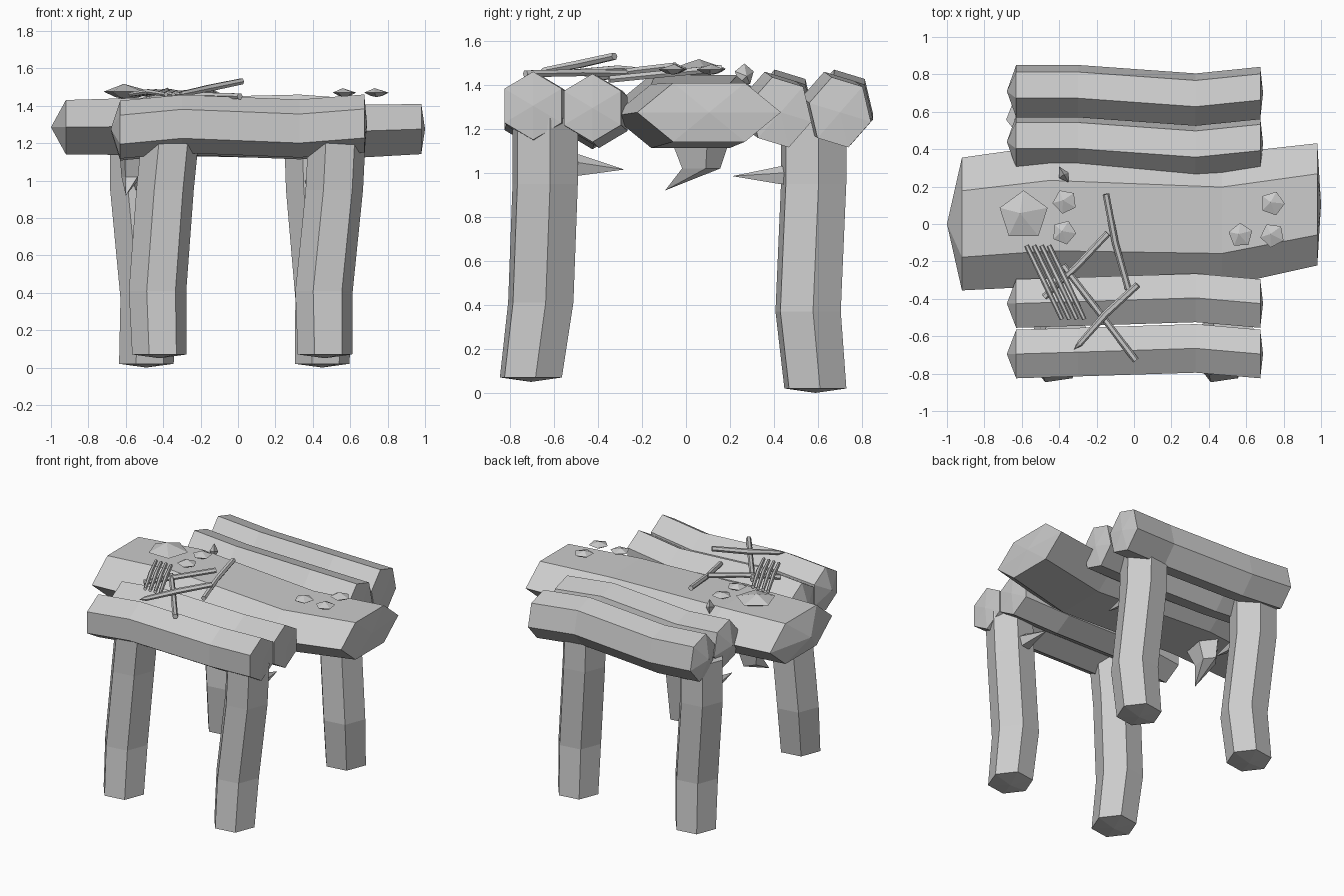
import bpy, bmesh, math
from mathutils import Vector

if "Cube" in bpy.data.objects:
    bpy.data.objects.remove(bpy.data.objects["Cube"])

mat = bpy.data.materials.new("grey wood and stone")
mat.diffuse_color = (0.6, 0.6, 0.6, 1)
mat.use_nodes = True
mat.node_tree.nodes["Principled BSDF"].inputs["Base Color"].default_value = mat.diffuse_color


def tube(name, pts, ru, rv, sides=6, rot=0, axis=None):
    """Faceted tube through (x, y, z, scale) points; scale 0 makes an apex."""
    d = (Vector(axis) if axis else Vector(pts[-1][:3]) - Vector(pts[0][:3])).normalized()
    u = Vector((1, 0, 0)) if abs(d.z) > 0.95 else Vector((0, 0, 1)).cross(d).normalized()
    v = d.cross(u)
    bm = bmesh.new()
    rings = []
    for x, y, z, s in pts:
        c = Vector((x, y, z))
        if s == 0:
            rings.append([bm.verts.new(c)])
            continue
        ring = []
        for i in range(sides):
            a = 2 * math.pi * i / sides + math.radians(rot)
            ring.append(bm.verts.new(c + u * ru * s * math.cos(a) + v * rv * s * math.sin(a)))
        rings.append(ring)
    for a, b in zip(rings, rings[1:]):
        for i in range(sides):
            j = (i + 1) % sides
            if len(a) == 1:
                bm.faces.new((a[0], b[j], b[i]))
            elif len(b) == 1:
                bm.faces.new((a[i], a[j], b[0]))
            else:
                bm.faces.new((a[i], a[j], b[j], b[i]))
    for r in (rings[0], rings[-1]):
        if len(r) > 1:
            bm.faces.new(r)
    bmesh.ops.recalc_face_normals(bm, faces=bm.faces)
    me = bpy.data.meshes.new(name)
    bm.to_mesh(me)
    bm.free()
    me.materials.append(mat)
    ob = bpy.data.objects.new(name, me)
    bpy.context.collection.objects.link(ob)
    return ob


X, Z = (1, 0, 0), (0, 0, 1)

# Side logs: front pair sits point-up, back pair is rolled a little
xs = (-0.68, -0.63, -0.30, 0.33, 0.675, 0.69)
scales = (0, 1, 1, 1, 1, 0)
front_dy, front_z = (0, 0, 0.01, 0.03, 0, 0), (1.275, 1.272, 1.303, 1.278, 1.305, 1.305)
back_dy, back_z = (0.01, 0.01, 0.01, -0.035, 0, 0), (1.31, 1.31, 1.285, 1.3, 1.275, 1.275)
for name, y, dz in (("front_outer_log", -0.695, 0), ("front_inner_log", -0.425, -0.01)):
    tube(name, [(x, y + a, z + dz, s) for x, a, z, s in zip(xs, front_dy, front_z, scales)],
         0.15, 0.155, rot=30, axis=X)
for name, y, dz in (("back_inner_log", 0.43, 0), ("back_outer_log", 0.70, 0)):
    tube(name, [(x, y + a, z + dz, s) for x, a, z, s in zip(xs, back_dy, back_z, scales)],
         0.145, 0.165, rot=45, axis=X)

# Wide middle slab
tube("middle_slab", [(-1, 0, 1.285, 0), (-0.92, 0, 1.285, 1), (-0.45, 0.045, 1.29, 1.06),
                     (0.47, 0.02, 1.258, 1), (0.98, 0.105, 1.275, 0.92), (1, 0.105, 1.275, 0)],
     0.355, 0.168, axis=X)

# Crooked legs
for name, c in (("front_left_leg", (-0.36, -0.39, -0.43, -0.42)),
                ("front_right_leg", (0.53, 0.515, 0.46, 0.465))):
    tube(name, [(c[0], -0.64, 1.25, 1), (c[1], -0.64, 0.95, 1), (c[2], -0.66, 0.41, 1),
                (c[3], -0.705, 0.07, 0.95), (c[3], -0.705, 0.05, 0)], 0.155, 0.16, rot=8, axis=Z)
for name, c in (("back_left_leg", (-0.53, -0.53, -0.475, -0.49)),
                ("back_right_leg", (0.40, 0.41, 0.46, 0.45))):
    tube(name, [(c[0], 0.58, 1.25, 1), (c[1], 0.58, 0.95, 1), (c[2], 0.555, 0.37, 1),
                (c[3], 0.588, 0.02, 0.95), (c[3], 0.588, 0, 0)], 0.155, 0.16, rot=8, axis=Z)

# Broken branch stubs on the inner sides of the legs
for name, x in (("front_left_stub", -0.39), ("front_right_stub", 0.51)):
    tube(name, [(x, -0.56, 1.03, 1), (x, -0.49, 1.03, 0.9), (x, -0.28, 1.015, 0)], 0.06, 0.06, 5, 18)
for name, x in (("back_left_stub", -0.52), ("back_right_stub", 0.40)):
    tube(name, [(x, 0.52, 0.985, 1), (x, 0.43, 0.985, 0.9), (x, 0.21, 0.985, 0)], 0.05, 0.05, 5, 18)

# Bent root spike under the slab
tube("root_spike", [(-0.55, 0.05, 1.17, 1), (-0.57, 0.06, 1.02, 0.62), (-0.60, -0.095, 0.92, 0)],
     0.09, 0.155, 5, 90, axis=Z)

# Pebbles on top
pebbles = [("large_pebble", -0.59, 0.045, 1.475, 0.135, 0.042)]
for i, (x, y) in enumerate(((-0.37, 0.12), (-0.375, -0.045), (0.57, -0.06), (0.74, -0.06), (0.74, 0.11))):
    pebbles.append(("small_pebble_%d" % (i + 1), x, y, 1.47, 0.066, 0.024))
for i, (name, x, y, z, r, h) in enumerate(pebbles):
    tube(name, [(x, y, z - h, 0), (x, y, z - h * 0.7, 0.5), (x, y, z, 1), (x - r * 0.15, y + r * 0.1, z + h, 0)],
         r, r, 5, 18 + 25 * i, axis=Z)
# Pebble standing on its edge in the gap
tube("tilted_pebble", [(-0.40, 0.245, 1.44, 0), (-0.375, 0.265, 1.445, 1), (-0.35, 0.275, 1.44, 0)],
     0.052, 0.052, 5, 90)

# Loose sticks
sticks = {
    "bent_stick": [(-0.15, 0.16, 1.475, 1), (-0.10, -0.10, 1.45, 1), (-0.03, -0.35, 1.425, 1)],
    "long_stick": [(-0.38, -0.22, 1.45, 1), (-0.18, -0.48, 1.455, 1), (0.01, -0.73, 1.45, 1)],
    "cross_stick": [(-0.14, -0.05, 1.485, 1), (-0.30, -0.22, 1.465, 1), (-0.48, -0.39, 1.435, 1)],
    "raised_stick": [(0.02, -0.325, 1.53, 1), (-0.15, -0.48, 1.495, 1.1), (-0.29, -0.64, 1.465, 0.9),
                     (-0.32, -0.67, 1.46, 0)],
}
for name, pts in sticks.items():
    tube(name, pts, 0.018, 0.018)

# Row of four parallel twigs
for i in range(4):
    tube("twig_%d" % (i + 1), [(-0.575 + 0.04 * i, -0.115, 1.46, 0.8), (-0.48 + 0.04 * i, -0.31, 1.475, 1),
                               (-0.385 + 0.04 * i, -0.51, 1.46, 0.8)], 0.015, 0.015)
